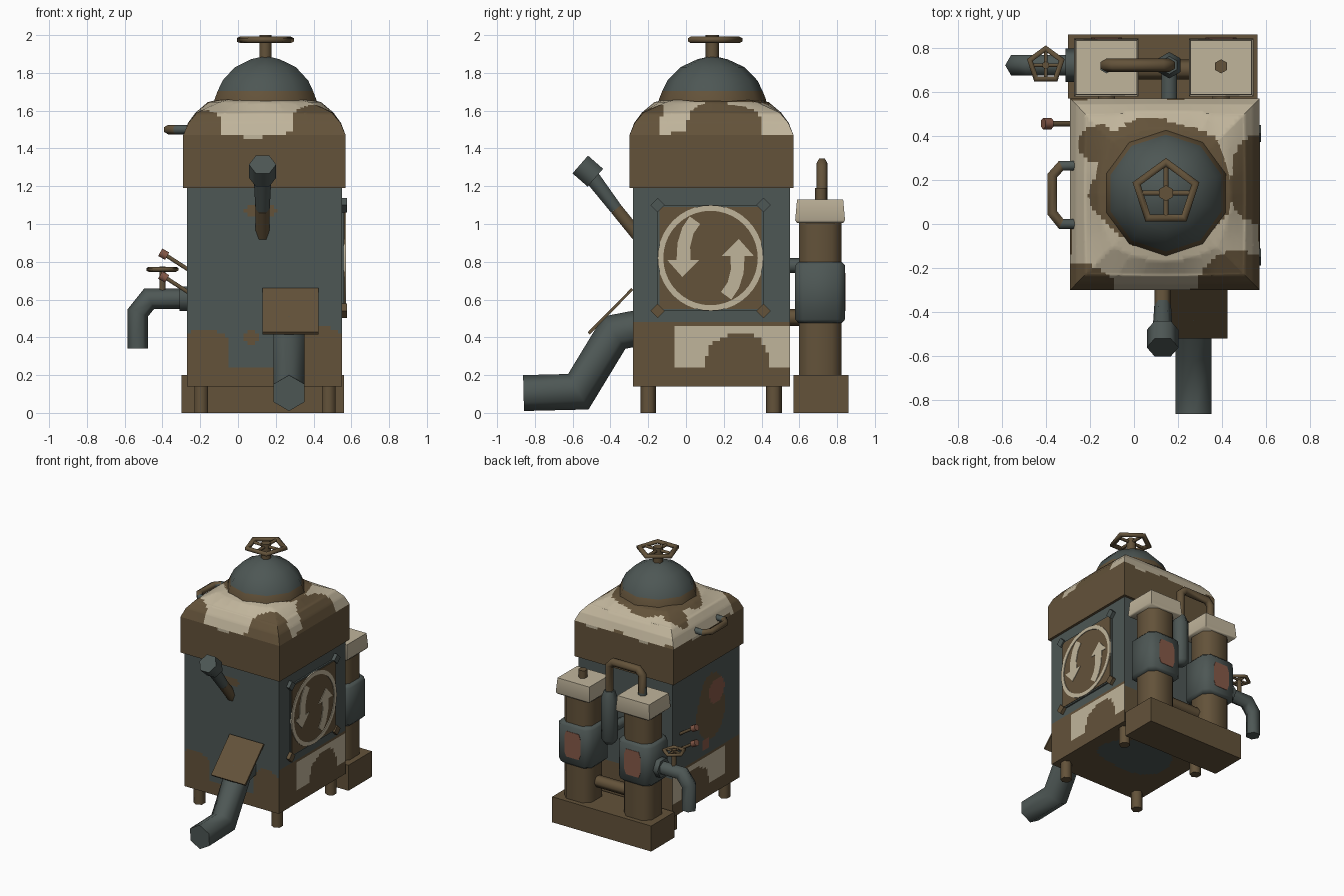
import bpy, bmesh, math
from mathutils import Vector, Matrix

if "Cube" in bpy.data.objects:
    bpy.data.objects.remove(bpy.data.objects["Cube"])

COLOURS = {"grey green metal": (0.075, 0.095, 0.090), "olive brown paint": (0.125, 0.085, 0.042),
           "sand paint": (0.53, 0.46, 0.33), "rust red": (0.24, 0.10, 0.065)}
MATS = []
for n, c in COLOURS.items():
    m = bpy.data.materials.new(n)
    m.diffuse_color = (*c, 1)
    m.use_nodes = True
    m.node_tree.nodes["Principled BSDF"].inputs["Base Color"].default_value = m.diffuse_color
    MATS.append(m)
GREY, BROWN, SAND, RED = range(4)


def finish(name, bm, mat=GREY, rule=None):
    bmesh.ops.recalc_face_normals(bm, faces=bm.faces[:])
    for f in bm.faces:
        f.material_index = rule(f.calc_center_median(), f.normal) if rule else mat
    me = bpy.data.meshes.new(name)
    bm.to_mesh(me)
    bm.free()
    for m in MATS:
        me.materials.append(m)
    ob = bpy.data.objects.new(name, me)
    bpy.context.collection.objects.link(ob)
    return ob


def loft(bm, rings, closed=False):
    vs = [[bm.verts.new(p) for p in r] for r in rings]
    n = len(vs[0])
    for i in range(len(vs) if closed else len(vs) - 1):
        a, b = vs[i], vs[(i + 1) % len(vs)]
        for k in range(n):
            bm.faces.new((a[k], a[(k + 1) % n], b[(k + 1) % n], b[k]))
    if not closed:
        bm.faces.new(vs[0][::-1])
        bm.faces.new(vs[-1])


def tube(name, pts, r, mat, ref=(0, 1, 0), n=6, phase=0.0, closed=False, rule=None):
    """Mitred tube along a planar path; ref is the normal of the path's plane."""
    pts, side = [Vector(p) for p in pts], Vector(ref).normalized()
    rs = r if isinstance(r, (list, tuple)) else [r] * len(pts)
    rings, N = [], len(pts)
    for i, p in enumerate(pts):
        a = (p - pts[i - 1]).normalized() if (i or closed) else None
        b = (pts[(i + 1) % N] - p).normalized() if (i < N - 1 or closed) else None
        a, b = a or b, b or a
        t = (a + b).normalized()
        other, k = t.cross(side), 1 / max(t.dot(a), 0.5)
        ang = [phase + math.tau * j / n for j in range(n)]
        rings.append([p + rs[i] * (side * math.cos(q) + other * math.sin(q) * k) for q in ang])
    bm = bmesh.new()
    loft(bm, rings, closed)
    return finish(name, bm, mat, rule)


def square_stack(name, cx, cy, rings, mat, chamfer=0.0, rule=None):
    """Stacked chamfered rectangles: each ring is (z, half x, half y)."""
    out, c = [], chamfer
    for z, hx, hy in rings:
        q = [(hx, hy - c), (hx - c, hy), (c - hx, hy), (-hx, hy - c),
             (-hx, c - hy), (c - hx, -hy), (hx - c, -hy), (hx, c - hy)]
        if not c:
            q = [(hx, hy), (-hx, hy), (-hx, -hy), (hx, -hy)]
        out.append([(cx + x, cy + y, z) for x, y in q])
    bm = bmesh.new()
    loft(bm, out)
    return finish(name, bm, mat, rule)


def slice_grid(bm, step, axes=(0, 1, 2)):
    for ax in axes:
        no = Vector([float(i == ax) for i in range(3)])
        vals = [v.co[ax] for v in bm.verts]
        x = min(vals) + step
        while x < max(vals) - step * 0.5:
            bmesh.ops.bisect_plane(bm, geom=bm.verts[:] + bm.edges[:] + bm.faces[:], plane_co=no * x, plane_no=no)
            x += step


def inside(u, v, *ellipses):
    w = 0.10 * math.sin(17 * u + 1) + 0.10 * math.sin(19 * v)
    return any(((u - a) / ra) ** 2 + ((v - b) / rb) ** 2 < 1 + w for a, b, ra, rb in ellipses)


def flat_plate(name, yz, x, mat, t=0.006):
    bm = bmesh.new()
    loft(bm, [[(x, y, z) for y, z in yz], [(x + t, y, z) for y, z in yz]])
    return finish(name, bm, mat)


def wheel(name, c, r, tr, mat=BROWN):
    c = Vector(c)
    ring = [c + Vector((r * math.cos(a), r * math.sin(a), 0))
            for a in (math.pi / 2 + math.tau * k / 5 for k in range(5))]
    tube(name + "_rim", ring, tr, mat, (0, 0, 1), closed=True)
    for i, d in enumerate((Vector((r * 0.84, 0, 0)), Vector((0, r * 0.84, 0)))):
        tube(f"{name}_spoke_{i}", [c - d, c + d], tr * 0.7, mat, (0, 0, 1))


# Main tank body with camouflage
def body_paint(p, n):
    x, y, z = p
    if n.y < -0.5:
        if z < 0.24 or inside(x, z, (-0.17, 0.3, 0.13, 0.15), (0.45, 0.3, 0.13, 0.15),
                              (0.13, 1.07, 0.09, 0.03), (0.07, 0.4, 0.04, 0.03)):
            return BROWN
    elif abs(n.x) > 0.5:
        if n.x < 0:
            if inside(y, z, (0.0, 0.93, 0.10, 0.09), (0.14, 0.56, 0.05, 0.05)):
                return RED
            if inside(y, z, (0.08, 0.82, 0.18, 0.25)):
                return BROWN
        lo = -0.05 if n.x > 0 else -0.1
        if lo < y and 0.25 < z < 0.46 and not inside(y, z, (0.27, 0.25, 0.17, 0.17)):
            return SAND
        if z < 0.48:
            return BROWN
    elif n.y > 0.5 and z < 0.45:
        return BROWN
    elif n.z < -0.5:
        return GREY if inside(x, y, (0.14, 0.2, 0.3, 0.2)) else BROWN
    return GREY


bm = bmesh.new()
bmesh.ops.create_cube(bm, size=1, matrix=Matrix.Translation((0.14, 0.135, 0.665)) @ Matrix.Diagonal((0.82, 0.83, 1.05, 1)))
slice_grid(bm, 0.02)
finish("tank_body", bm, rule=body_paint)


# Rounded square tank lid
def lid_paint(p, n):
    x, y, z = p
    if z < 1.47 + 0.012 * math.sin(14 * x + 9 * y):
        return BROWN
    return BROWN if inside(x, y, (0.11, 0.18, 0.32, 0.29), (-0.16, 0.36, 0.09, 0.09), (0.57, 0.2, 0.13, 0.2),
                           (0.50, -0.28, 0.2, 0.16), (-0.25, -0.29, 0.16, 0.11)) else SAND


rings = []
for z, h, t in [(1.19, 0.43, 0), (1.47, 0.43, 0), (1.535, 0.405, 0.02), (1.59, 0.365, 0.08), (1.645, 0.30, 0.7), (1.67, 0.2, 1)]:
    ring = []
    for k in range(24):
        c, s = math.cos(math.tau * k / 24), math.sin(math.tau * k / 24)
        q = h * ((1 - t) / max(abs(c), abs(s)) + t)
        ring.append((0.14 + q * c, 0.135 + q * s * 1.01, z))
    rings.append(ring)
bm = bmesh.new()
loft(bm, rings)
slice_grid(bm, 0.02)
finish("tank_lid", bm, rule=lid_paint)

# Dome and hand wheel on top
prof = [(1.62, 0.29), (1.66, 0.283), (1.705, 0.265), (1.76, 0.238), (1.83, 0.17), (1.872, 0.08), (1.886, 0.02)]
tube("dome", [(0.145, 0.14, z) for z, _ in prof], [r for _, r in prof], GREY, n=10,
     rule=lambda p, n: BROWN if p.z < 1.70 else GREY)
tube("top_valve_stem", [(0.145, 0.14, 1.87), (0.145, 0.14, 2.0)], 0.036, BROWN)
wheel("top_wheel", (0.145, 0.14, 1.975), 0.14, 0.018)

# Feet
for i, (x, y) in enumerate([(-0.195, -0.2), (0.48, -0.2), (-0.195, 0.465), (0.48, 0.465)]):
    tube(f"foot_{i}", [(x, y, 0), (x, y, 0.16)], 0.042, BROWN)

# Front lever
tube("lever_root", [(0.13, -0.24, 0.92), (0.13, -0.37, 1.08)], 0.038, BROWN, (1, 0, 0))
tube("lever_arm", [(0.13, -0.37, 1.08), (0.13, -0.515, 1.27)], [0.038, 0.048], GREY, (1, 0, 0))
tube("lever_head", [(0.13, -0.48, 1.245), (0.13, -0.56, 1.315)], 0.072, GREY, (1, 0, 0))

# Front chute and its hood
tube("chute_pipe", [(0.27, -0.25, 0.45), (0.27, -0.38, 0.425), (0.27, -0.57, 0.112), (0.27, -0.86, 0.105)],
     0.095, GREY, (1, 0, 0), phase=math.pi / 6)
bm = bmesh.new()
loft(bm, [[(x, -0.28, 0.65), (x, -0.51, 0.415), (x, -0.52, 0.427), (x, -0.29, 0.66)] for x in (0.13, 0.425)])
finish("chute_hood", bm, BROWN)

# Right side sign panel with painted ring and arrows
CY, CZ = 0.13, 0.82
flat_plate("panel_frame", [(-0.15, 0.54), (0.41, 0.54), (0.41, 1.1), (-0.15, 1.1)], 0.545, GREY, 0.017)
flat_plate("panel_paint", [(-0.14, 0.55), (0.40, 0.55), (0.40, 1.09), (-0.14, 1.09)], 0.56, BROWN, 0.006)
bm = bmesh.new()
loft(bm, [[(x, CY + r * math.cos(a), CZ + r * math.sin(a)) for x, r in
           ((0.562, 0.25), (0.571, 0.25), (0.571, 0.28), (0.562, 0.28))]
          for a in (math.tau * k / 40 for k in range(40))], True)
finish("painted_ring", bm, SAND)
arrow = [(-0.02, 0.72), (0.07, 0.81), (0.025, 0.81), (0.022, 0.88), (0.04, 0.95), (0.075, 1.0), (0.02, 1.04),
         (-0.02, 0.98), (-0.045, 0.9), (-0.05, 0.81), (-0.1, 0.81)]
flat_plate("painted_arrow_down", arrow, 0.564, SAND)
flat_plate("painted_arrow_up", [(2 * CY - y, 2 * CZ - z) for y, z in arrow], 0.564, SAND)
for i, (y, z) in enumerate([(-0.15, 0.54), (0.41, 0.54), (0.41, 1.1), (-0.15, 1.1)]):
    tube(f"panel_bolt_{i}", [(0.54, y, z), (0.577, y, z)], 0.038, GREY if z > 1 else BROWN, (0, 1, 0), n=4)

# Left side handle and two small taps
tube("handle_bar", [(-0.25, -0.0, 1.5), (-0.33, 0.0, 1.5), (-0.37, 0.05, 1.5), (-0.37, 0.22, 1.5),
                    (-0.33, 0.265, 1.5), (-0.25, 0.265, 1.5)], 0.025, GREY, (0, 0, 1),
     rule=lambda p, n: BROWN if p.x < -0.34 else GREY)
for i, z in enumerate((0.64, 0.76)):
    tube(f"tap_rod_{i}", [(-0.25, 0.455, z - 0.01), (-0.39, 0.455, z + 0.08)], 0.012, BROWN)
    tube(f"tap_knob_{i}", [(-0.375, 0.455, z + 0.07), (-0.412, 0.455, z + 0.09)], 0.026, RED)

# Rear filter base and two filter columns
square_stack("filter_base", 0.13, 0.715, [(0, 0.43, 0.145), (0.2, 0.43, 0.145)], BROWN)
for side, x in (("left", -0.125), ("right", 0.395)):
    square_stack(side + "_filter_column", x, 0.71, [(0.19, 0.12, 0.113), (1.02, 0.12, 0.113)], BROWN, 0.05)
    square_stack(side + "_filter_jacket", x, 0.71, [(0.475, 0.125, 0.115), (0.495, 0.145, 0.132), (0.78, 0.145, 0.132),
                                                    (0.80, 0.125, 0.115)], GREY, 0.04)
    square_stack(side + "_filter_rust", x, 0.842, [(0.54, 0.055, 0.003), (0.58, 0.07, 0.003), (0.70, 0.07, 0.003),
                                                   (0.74, 0.055, 0.003)], RED)
    square_stack(side + "_filter_cap", x, 0.71, [(1.005, 0.135, 0.122), (1.02, 0.146, 0.132), (1.13, 0.138, 0.122)], SAND)
    tube(side + "_cap_nozzle", [(x, 0.715, 1.1), (x, 0.715, 1.19)], 0.032, GREY if side == "left" else BROWN)
    tube(side + "_filter_link", [(x, 0.5, 0.505), (x, 0.66, 0.505)], 0.045, BROWN, (0, 0, 1))
tube("cross_pipe", [(-0.1, 0.70, 0.34), (0.36, 0.70, 0.34)], 0.045, BROWN)

# Looped pipe from the left filter down into the tank
tube("loop_pipe", [(-0.125, 0.72, 1.15), (-0.125, 0.72, 1.285), (-0.09, 0.72, 1.32), (0.125, 0.72, 1.32),
                   (0.16, 0.72, 1.285), (0.16, 0.72, 1.04)], 0.03, BROWN)
tube("return_bottle", [(0.16, 0.72, z) for z in (0.68, 0.71, 1.03, 1.09)], [0.04, 0.06, 0.06, 0.04], GREY)
tube("return_pipe", [(0.16, 0.53, 0.78), (0.16, 0.71, 0.78)], 0.04, GREY, (0, 0, 1))

# Outlet spout with small valve wheel
tube("outlet_flange", [(-0.25, 0.72, 0.605), (-0.31, 0.72, 0.605)], 0.075, GREY)
tube("outlet_pipe", [(-0.25, 0.72, 0.605), (-0.47, 0.72, 0.605), (-0.53, 0.72, 0.53), (-0.53, 0.72, 0.34)], 0.054, GREY,
     phase=math.pi / 6)
tube("outlet_valve_stem", [(-0.4, 0.72, 0.62), (-0.4, 0.72, 0.775)], 0.018, BROWN)
wheel("outlet_wheel", (-0.4, 0.72, 0.76), 0.076, 0.013)

# Smooth shading with sharp corners kept
for ob in bpy.context.scene.objects:
    ob.select_set(True)
    bpy.context.view_layer.objects.active = ob
bpy.ops.object.shade_smooth_by_angle(angle=math.radians(62))
